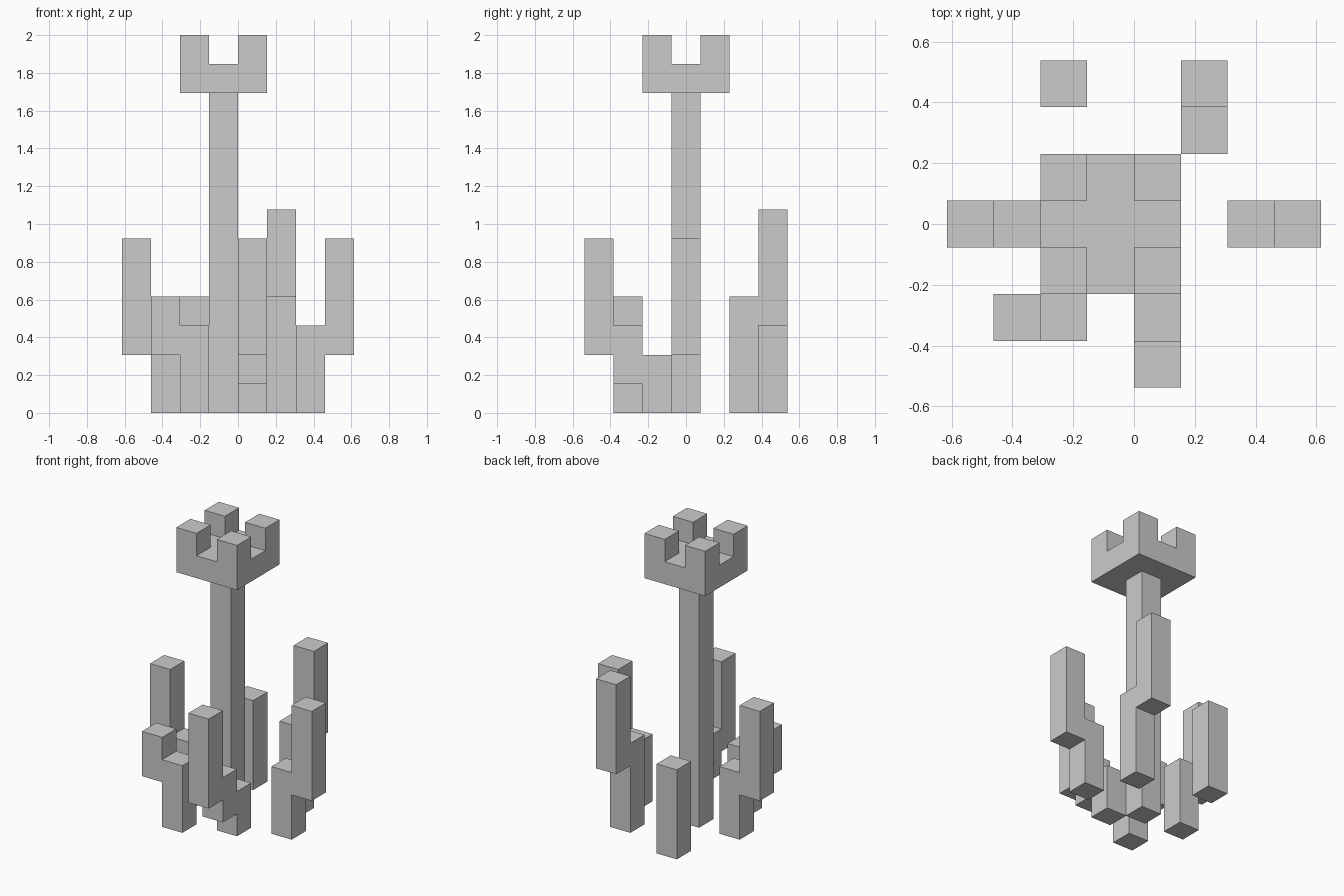
import bpy, bmesh, math
from mathutils import Vector

if "Cube" in bpy.data.objects:
    bpy.data.objects.remove(bpy.data.objects["Cube"])

U = 2 / 13  # size of one block

def blocks(name, boxes):
    """Merge boxes (x, y, z start; x, y, z count) into one outer skin."""
    cells = {(x + i, y + j, z + k)
             for x, y, z, nx, ny, nz in boxes
             for i in range(nx) for j in range(ny) for k in range(nz)}
    bm = bmesh.new()
    verts = {}

    def vert(p):
        if p not in verts:
            verts[p] = bm.verts.new((p[0] * U, (p[1] - 0.5) * U, p[2] * U))
        return verts[p]

    for c in cells:
        for axis in range(3):
            for side in (0, 1):
                n = list(c)
                n[axis] += 2 * side - 1
                if tuple(n) in cells:
                    continue
                a, b = (axis + 1) % 3, (axis + 2) % 3
                corners = []
                for da, db in ((0, 0), (1, 0), (1, 1), (0, 1)):
                    p = list(c)
                    p[axis] += side
                    p[a] += da
                    p[b] += db
                    corners.append(vert(tuple(p)))
                bm.faces.new(corners if side else corners[::-1])
    # join coplanar squares into large flat faces
    bmesh.ops.dissolve_limit(bm, angle_limit=math.radians(1),
                             verts=bm.verts[:], edges=bm.edges[:])
    mesh = bpy.data.meshes.new(name)
    bm.to_mesh(mesh)
    bm.free()
    obj = bpy.data.objects.new(name, mesh)
    bpy.context.collection.objects.link(obj)
    return obj

# Central column with battlement top; y cell 0 is centred after the half shift
merlons = [(x, y, 12, 1, 1, 1) for x in (-2, 0) for y in (-1, 1)]
blocks("central_tower", [(-1, 0, 0, 1, 1, 11), (-2, -1, 11, 3, 3, 1)] + merlons)

# Stepped side arms: low inner post, raised outer post
blocks("left_arm", [(-3, 0, 0, 1, 1, 3), (-4, 0, 2, 1, 1, 4)])
blocks("right_arm", [(2, 0, 0, 1, 1, 3), (3, 0, 2, 1, 1, 4)])
blocks("back_right_arm", [(1, 2, 0, 1, 1, 4), (1, 3, 3, 1, 1, 4)])
blocks("front_left_arm", [(-2, -2, 0, 1, 1, 3), (-3, -2, 2, 1, 1, 2)])
blocks("front_arm", [(0, -1, 0, 1, 1, 2), (0, -2, 1, 1, 1, 2), (0, -3, 2, 1, 1, 4)])

# Plain post at the back
blocks("back_left_post", [(-2, 3, 0, 1, 1, 4)])
